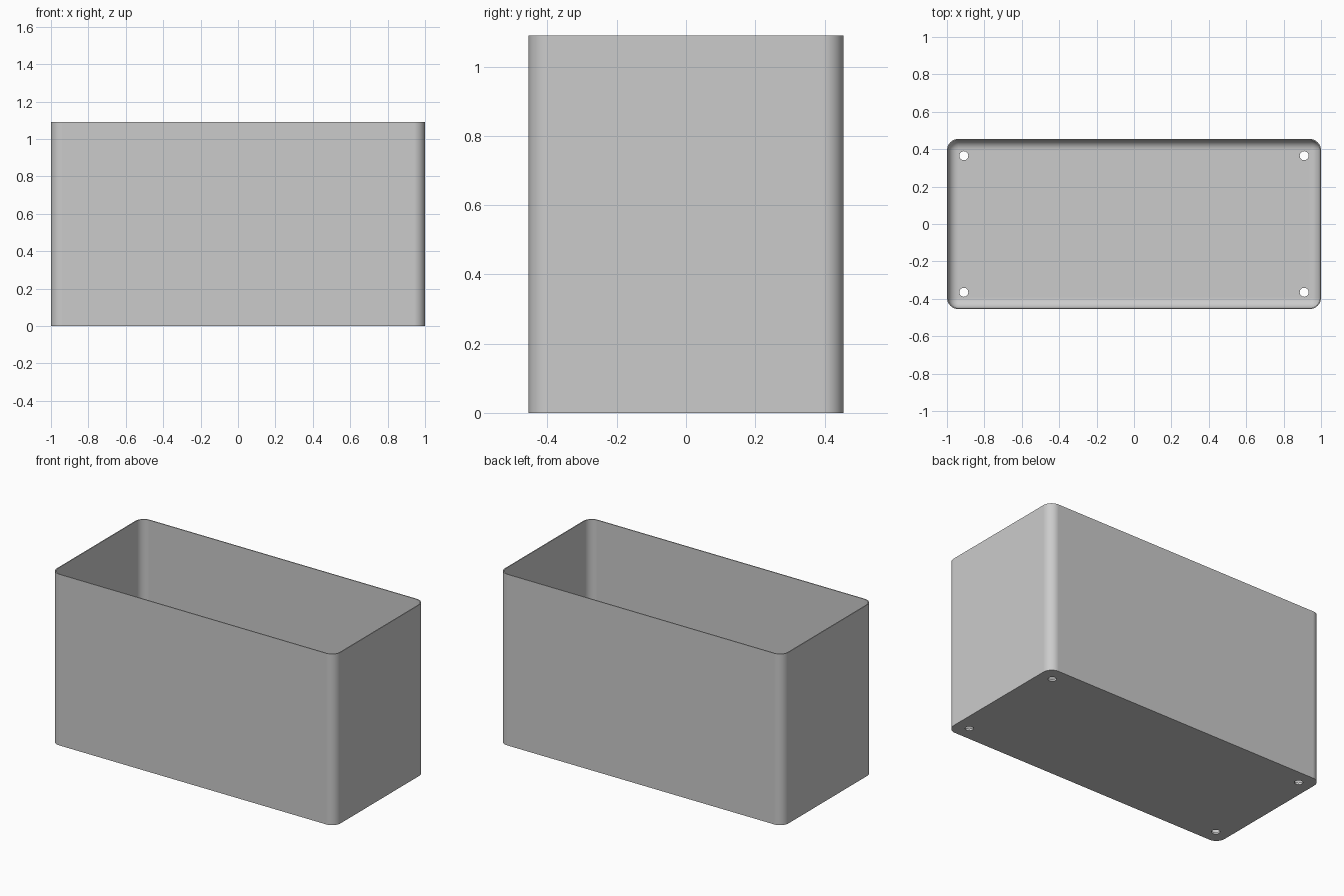
import bpy, bmesh, math

if "Cube" in bpy.data.objects:
    bpy.data.objects.remove(bpy.data.objects["Cube"], do_unlink=True)

HALF_X, HALF_Y, HEIGHT = 1.0, 0.455, 1.09
CORNER, WALL, FLOOR, FILLET = 0.06, 0.006, 0.012, 0.053
HOLE_X, HOLE_Y, HOLE_R = 0.91, 0.365, 0.024
STEPS = 10

grey = bpy.data.materials.new("plain grey")
grey.use_nodes = True
grey.diffuse_color = (0.6, 0.6, 0.6, 1)
grey.node_tree.nodes["Principled BSDF"].inputs["Base Color"].default_value = (0.6, 0.6, 0.6, 1)

bm = bmesh.new()


def rounded_ring(inset, z):
    """Rounded rectangle of vertices, inset from the outer wall."""
    r = max(CORNER - inset, 0.001)
    ring = []
    for i, (sx, sy) in enumerate([(1, 1), (-1, 1), (-1, -1), (1, -1)]):
        cx, cy = sx * (HALF_X - inset - r), sy * (HALF_Y - inset - r)
        for k in range(STEPS + 1):
            a = math.pi / 2 * (i + k / STEPS)
            ring.append(bm.verts.new((cx + r * math.cos(a), cy + r * math.sin(a), z)))
    return ring


def circle_ring(cx, cy, z, count=32):
    return [bm.verts.new((cx + HOLE_R * math.cos(math.tau * k / count),
                          cy + HOLE_R * math.sin(math.tau * k / count), z))
            for k in range(count)]


def bridge(a, b):
    for i in range(len(a)):
        j = (i + 1) % len(a)
        bm.faces.new((a[i], a[j], b[j], b[i]))


def ring_edges(ring):
    return [bm.edges.get((v, ring[(i + 1) % len(ring)])) for i, v in enumerate(ring)]


# Shell: outer wall, rim, inner wall, then the fillet down to the floor
rings = [rounded_ring(0, 0), rounded_ring(0, HEIGHT), rounded_ring(WALL, HEIGHT)]
for k in range(STEPS + 1):
    a = math.pi / 2 * k / STEPS
    rings.append(rounded_ring(WALL + FILLET * (1 - math.cos(a)),
                              FLOOR + FILLET * (1 - math.sin(a))))
for lower, upper in zip(rings, rings[1:]):
    bridge(lower, upper)

# Four drain holes through the floor
under_edges, floor_edges = ring_edges(rings[0]), ring_edges(rings[-1])
for sx in (-1, 1):
    for sy in (-1, 1):
        low = circle_ring(sx * HOLE_X, sy * HOLE_Y, 0)
        high = circle_ring(sx * HOLE_X, sy * HOLE_Y, FLOOR)
        bridge(low, high)
        under_edges += ring_edges(low)
        floor_edges += ring_edges(high)

# Underside and floor panels around the holes
for edges in (under_edges, floor_edges):
    bmesh.ops.triangle_fill(bm, use_beauty=True, use_dissolve=False, edges=edges)
bmesh.ops.recalc_face_normals(bm, faces=bm.faces[:])

mesh = bpy.data.meshes.new("planter_box")
bm.to_mesh(mesh)
bm.free()
mesh.materials.append(grey)
box = bpy.data.objects.new("planter_box", mesh)
bpy.context.collection.objects.link(box)

# Smooth corners with crisp rim, base and hole edges
bpy.ops.object.select_all(action="DESELECT")
box.select_set(True)
bpy.context.view_layer.objects.active = box
bpy.ops.object.shade_smooth_by_angle(angle=math.radians(35))
weighted = box.modifiers.new("even_shading", "WEIGHTED_NORMAL")
weighted.keep_sharp = True
